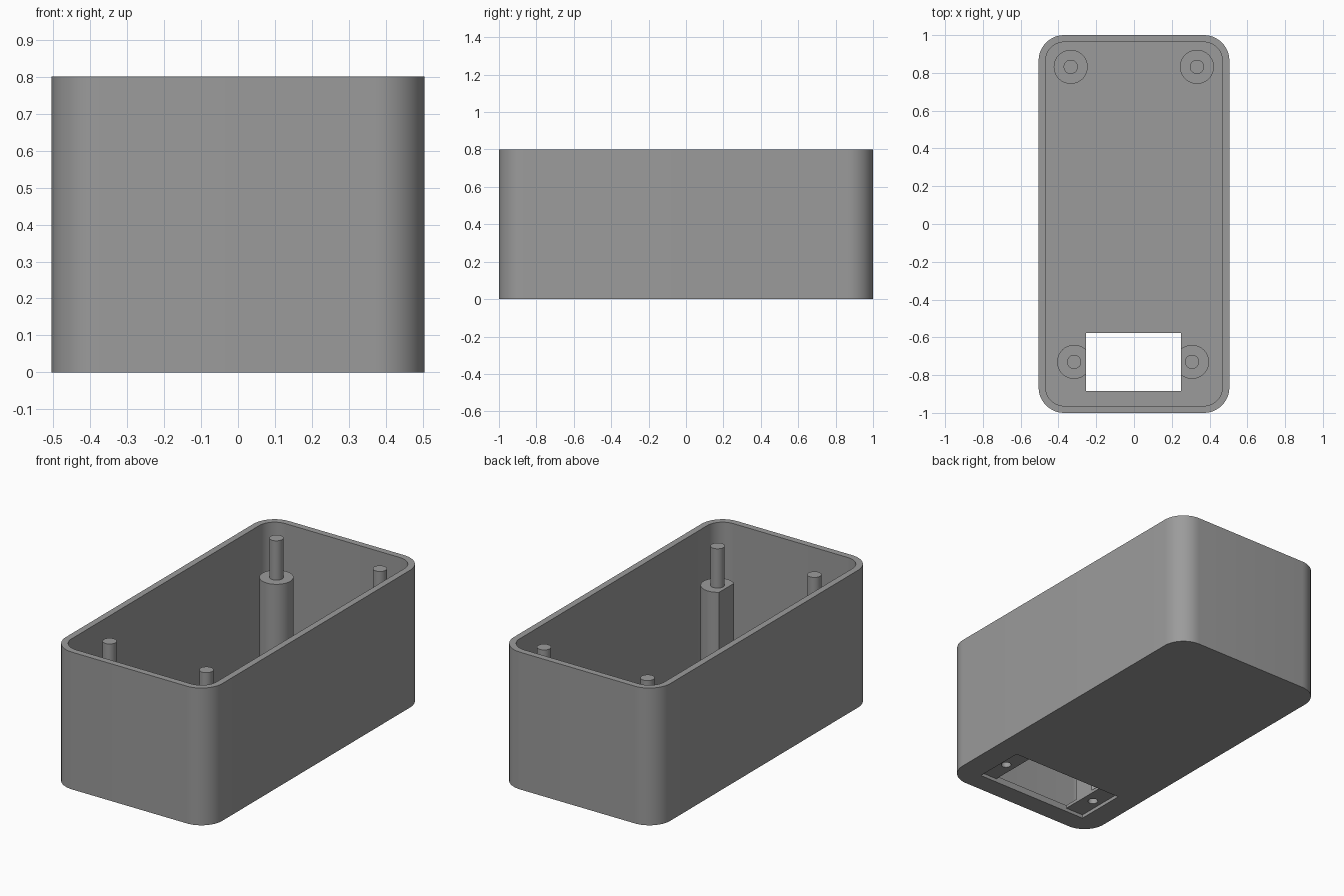
import bpy, bmesh, math

if "Cube" in bpy.data.objects:
    bpy.data.objects.remove(bpy.data.objects["Cube"])

HX, HY, H = 0.505, 1.0, 0.80      # outer half sizes and height
WALL, FLOOR = 0.037, 0.038
RADIUS = 0.135
BOSS_R, PIN_R, HOLE_R = 0.09, 0.0375, 0.027
BOSS_TOP, PIN_TOP = 0.547, 0.776
BACK_POSTS = [(-0.335, 0.832), (0.333, 0.832)]
FRONT_POSTS = [(-0.317, -0.73), (0.307, -0.73)]

grey = bpy.data.materials.new("plastic grey")
grey.diffuse_color = (0.33, 0.33, 0.33, 1)
grey.use_nodes = True
grey.node_tree.nodes["Principled BSDF"].inputs["Base Color"].default_value = grey.diffuse_color


def make_object(name, bm):
    bmesh.ops.recalc_face_normals(bm, faces=bm.faces[:])
    mesh = bpy.data.meshes.new(name)
    bm.to_mesh(mesh)
    bm.free()
    mesh.materials.append(grey)
    obj = bpy.data.objects.new(name, mesh)
    bpy.context.collection.objects.link(obj)
    return obj


def prism(name, outline, z0, z1):
    """Extrude a flat outline between two heights."""
    bm = bmesh.new()
    low = [bm.verts.new((x, y, z0)) for x, y in outline]
    high = [bm.verts.new((x, y, z1)) for x, y in outline]
    n = len(outline)
    bm.faces.new(low)
    bm.faces.new(high)
    for i in range(n):
        j = (i + 1) % n
        bm.faces.new((low[i], low[j], high[j], high[i]))
    return make_object(name, bm)


def rounded_rect(hx, hy, r, steps=12):
    pts = []
    for k, (sx, sy) in enumerate([(1, 1), (-1, 1), (-1, -1), (1, -1)]):
        for i in range(steps + 1):
            a = math.pi / 2 * (k + i / steps)
            pts.append((sx * (hx - r) + r * math.cos(a), sy * (hy - r) + r * math.sin(a)))
    return pts


def rect(x0, x1, y0, y1):
    return [(x0, y0), (x1, y0), (x1, y1), (x0, y1)]


def circle(x, y, r, n):
    return [(x + r * math.cos(2 * math.pi * i / n), y + r * math.sin(2 * math.pi * i / n))
            for i in range(n)]


def stepped_post(name, x, y, n=48):
    """Wide boss with a thin pin on top, as one closed solid."""
    bm = bmesh.new()
    rings = []
    for r, z in [(BOSS_R, FLOOR - 0.01), (BOSS_R, BOSS_TOP), (PIN_R, BOSS_TOP), (PIN_R, PIN_TOP)]:
        rings.append([bm.verts.new((px, py, z)) for px, py in circle(x, y, r, n)])
    for a, b in zip(rings, rings[1:]):
        for i in range(n):
            j = (i + 1) % n
            bm.faces.new((a[i], a[j], b[j], b[i]))
    bm.faces.new(rings[0])
    bm.faces.new(rings[-1])
    return make_object(name, bm)


def combine(target, other, operation):
    mod = target.modifiers.new(operation.lower(), 'BOOLEAN')
    mod.operation = operation
    mod.solver = 'EXACT'
    mod.object = other
    bpy.context.view_layer.objects.active = target
    bpy.ops.object.modifier_apply(modifier=mod.name)
    bpy.data.objects.remove(other, do_unlink=True)


# Open box shell
case = prism("open_case", rounded_rect(HX, HY, RADIUS), 0, H)
cavity = prism("cavity_cutter", rounded_rect(HX - WALL, HY - WALL, RADIUS - WALL), FLOOR, H + 0.2)
combine(case, cavity, 'DIFFERENCE')

# Mounting posts
for x, y in BACK_POSTS + FRONT_POSTS:
    combine(case, stepped_post("mounting_post", x, y), 'UNION')

# Shallow recess under the floor, and the window through it
combine(case, prism("recess_cutter", rect(-0.37, 0.36, -0.883, -0.577), -0.1, 0.02), 'DIFFERENCE')
combine(case, prism("window_cutter", rect(-0.254, 0.249, -0.8832, -0.5768), -0.1, 0.7), 'DIFFERENCE')

# Screw holes up into the front posts
for x, y in FRONT_POSTS:
    combine(case, prism("screw_hole_cutter", circle(x, y, HOLE_R, 32), -0.1, 0.42), 'DIFFERENCE')

# Smooth the curved walls, keep the edges sharp
bpy.ops.object.select_all(action='DESELECT')
case.select_set(True)
bpy.context.view_layer.objects.active = case
bpy.ops.object.shade_smooth_by_angle(angle=math.radians(30))
